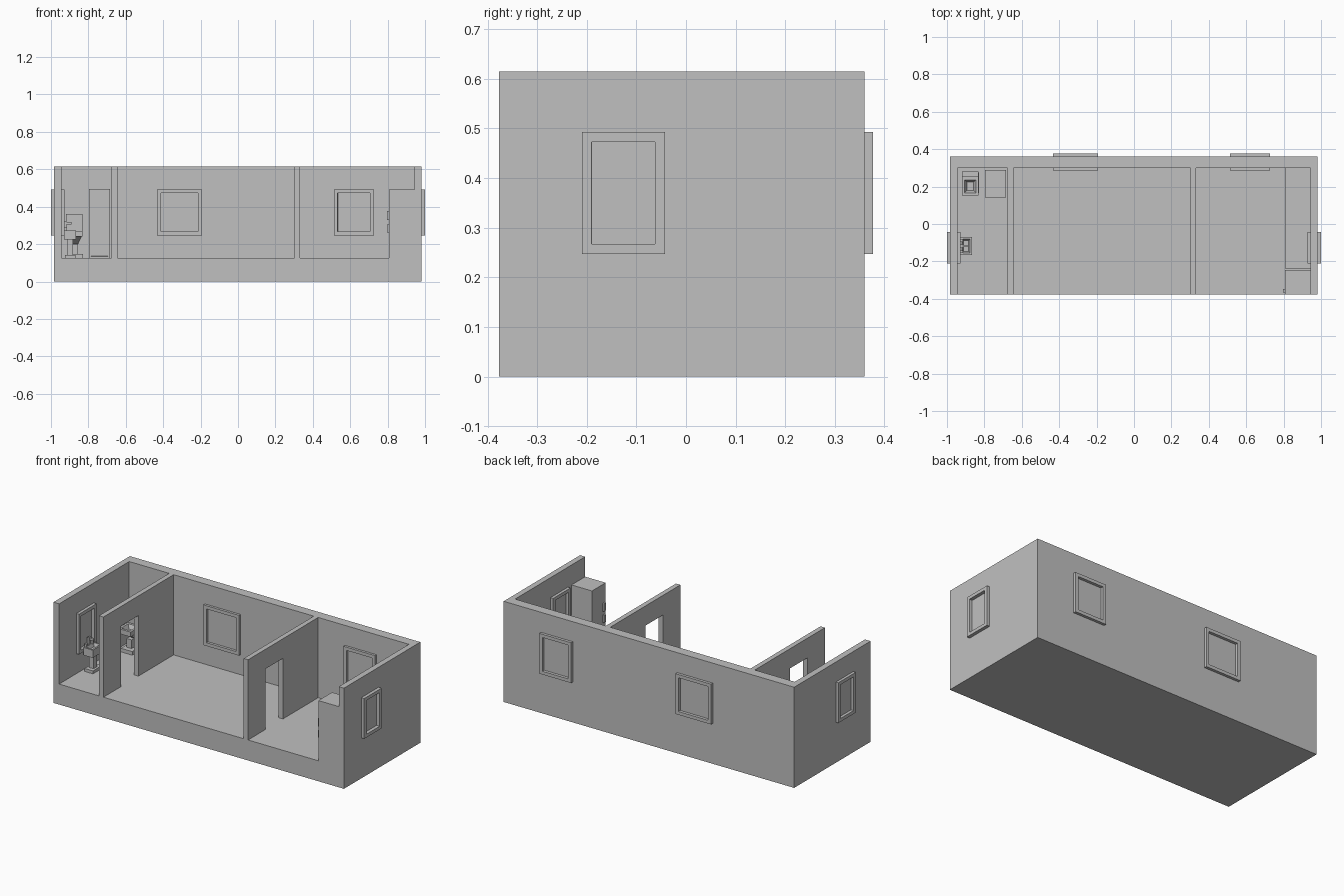
import bpy
import bmesh
from mathutils import Vector

cube = bpy.data.objects.get("Cube")
if cube:
    bpy.data.objects.remove(cube, do_unlink=True)

grey = bpy.data.materials.new("plain_grey")
grey.use_nodes = True
grey.diffuse_color = (0.53, 0.53, 0.53, 1)
grey.node_tree.nodes["Principled BSDF"].inputs["Base Color"].default_value = grey.diffuse_color


def finish(name, bm):
    bmesh.ops.recalc_face_normals(bm, faces=bm.faces[:])
    mesh = bpy.data.meshes.new(name)
    bm.to_mesh(mesh)
    bm.free()
    mesh.materials.append(grey)
    obj = bpy.data.objects.new(name, mesh)
    bpy.context.collection.objects.link(obj)
    return obj


def prism(name, points, direction):
    """Extrude a flat outline along a direction."""
    bm = bmesh.new()
    face = bm.faces.new([bm.verts.new(p) for p in points])
    out = bmesh.ops.extrude_face_region(bm, geom=[face])
    moved = [v for v in out["geom"] if isinstance(v, bmesh.types.BMVert)]
    bmesh.ops.translate(bm, vec=direction, verts=moved)
    return finish(name, bm)


def box(name, x, y, z, recess=(), rim=0.02, depth=0.02, slope=0.0005, foot=None):
    """Box from ranges; faces along the recess directions get a sunken panel,
    and foot scales the bottom face in x and y about its back edge."""
    bm = bmesh.new()
    bmesh.ops.create_cube(bm, size=1)
    for v in bm.verts:
        v.co = [r[0] if c < 0 else r[1] for c, r in zip(v.co, (x, y, z))]
        if foot and v.co.z < sum(z) / 2:
            mid = sum(x) / 2
            v.co.x = mid + (v.co.x - mid) * foot
            v.co.y = y[1] + (v.co.y - y[1]) * foot
    bm.normal_update()
    for d in recess:
        face = [max(bm.faces, key=lambda f: f.normal.dot(Vector(d)) * f.calc_area() ** 0.01)]
        bmesh.ops.inset_individual(bm, faces=face, thickness=rim, use_even_offset=True)
        bmesh.ops.inset_individual(bm, faces=face, thickness=slope, depth=-depth, use_even_offset=True)
    return finish(name, bm)


# Building shell: floor slab inside a U of outer walls
L, R, F, B = -0.983, 0.98, -0.377, 0.36
IL, IR, IB = -0.945, 0.945, 0.30
FLOOR, TOP = 0.125, 0.615
outline = [(L, F), (IL, F), (IL, IB), (IR, IB), (IR, F), (R, F), (R, B), (L, B)]
prism("outer_walls", [(x, y, 0) for x, y in outline], (0, 0, TOP))
box("floor", (IL, IR), (F, IB), (0, FLOOR))

# Partitions with a doorway
door = [(F, FLOOR), (-0.21, FLOOR), (-0.21, 0.495), (-0.04, 0.495),
        (-0.04, FLOOR), (IB, FLOOR), (IB, TOP), (F, TOP)]
for name, x in (("bathroom_partition", -0.675), ("kitchen_partition", 0.302)):
    prism(name, [(x, y, z) for y, z in door], (0.03, 0, 0))

# Windows, framed on both faces of the wall
sill = (0.247, 0.493)
for name, x in (("main_window", (-0.433, -0.193)), ("kitchen_window", (0.513, 0.727))):
    box(name, x, (0.285, 0.377), sill, [(0, 1, 0), (0, -1, 0)])
for name, x in (("right_window", (-1, -0.927)), ("left_window", (0.927, 1))):
    box(name, x, (-0.21, -0.042), sill, [(1, 0, 0), (-1, 0, 0)])

# Kitchen: fridge with two handles, and the counter
box("fridge", (0.807, IR), (F, -0.245), (FLOOR, 0.493))
for name, z in (("lower_handle", (0.262, 0.305)), ("upper_handle", (0.33, 0.378))):
    box("fridge_" + name, (0.797, 0.81), (-0.367, -0.347), z)
box("kitchen_counter", (0.807, IR), (-0.237, IB), (FLOOR, 0.30))

# Shower cabinet with a sunken front panel
box("shower_cabinet", (-0.797, -0.685), (0.143, 0.29), (FLOOR, 0.495),
    [(0, -1, 0)], rim=0.01, depth=0.008)

# Toilet against the back wall
box("toilet_base", (-0.907, -0.83), (0.165, 0.275), (FLOOR, 0.147))
box("toilet_pedestal", (-0.89, -0.856), (0.195, 0.27), (0.147, 0.20))
box("toilet_bowl", (-0.912, -0.836), (0.165, 0.278), (0.20, 0.24), foot=0.5)
box("toilet_seat", (-0.92, -0.832), (0.153, 0.25), (0.24, 0.27),
    [(0, 0, 1)], rim=0.014, depth=0.025, slope=0.012)
box("toilet_tank", (-0.92, -0.832), (0.25, 0.28), (0.24, 0.36))

# Washbasin under the side window
box("washbasin_base", (-0.925, -0.868), (-0.16, -0.075), (FLOOR, 0.143))
box("washbasin_pedestal", (-0.912, -0.882), (-0.135, -0.1), (0.143, 0.225))
box("washbasin_bowl", (-0.93, -0.866), (-0.165, -0.07), (0.225, 0.272),
    [(0, 0, 1)], rim=0.01, depth=0.02, slope=0.008)
box("tap_post", (-0.93, -0.918), (-0.127, -0.109), (0.27, 0.32))
box("tap_spout", (-0.92, -0.89), (-0.124, -0.112), (0.305, 0.318))
for side in (-1, 1):
    y = -0.118 + side * 0.03
    box("tap_handle", (-0.93, -0.915), (y - 0.007, y + 0.007), (0.27, 0.29))
